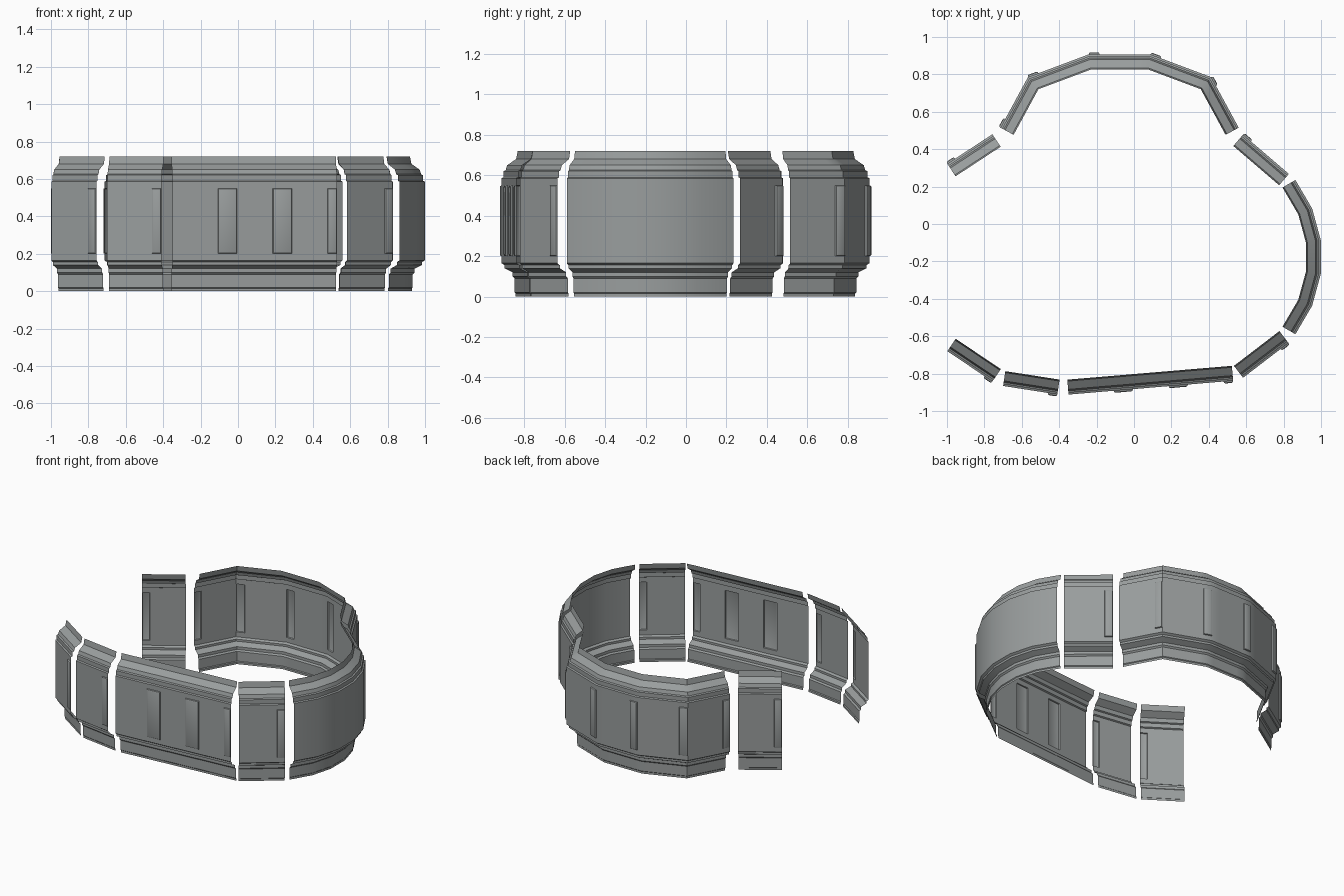
import bpy, bmesh, math
from mathutils import Vector

if "Cube" in bpy.data.objects:
    bpy.data.objects.remove(bpy.data.objects["Cube"], do_unlink=True)

grey = bpy.data.materials.new("wall_grey")
grey.use_nodes = True
grey.diffuse_color = (0.32, 0.34, 0.34, 1)
grey.node_tree.nodes["Principled BSDF"].inputs["Base Color"].default_value = (0.32, 0.34, 0.34, 1)

# Wall section: outward offset and height, from the plinth to the cornice
PANEL_LOW, PANEL_HIGH = 0.2, 0.55
PROFILE = [(-0.07, 0), (-0.07, 0.015), (-0.065, 0.02), (-0.065, 0.09), (-0.055, 0.1),
           (-0.055, 0.12), (-0.015, 0.14), (-0.015, 0.155), (0, 0.165),
           (0, PANEL_LOW), (0, PANEL_HIGH), (0, 0.585), (-0.01, 0.59), (-0.01, 0.62),
           (-0.02, 0.625), (-0.028, 0.65), (-0.072, 0.68), (-0.08, 0.72)]


def mitre_directions(path):
    """Outward offset direction at each point of a clockwise plan path."""
    normals = []
    for a, b in zip(path, path[1:]):
        d = (b - a).normalized()
        normals.append(Vector((-d.y, d.x)))
    result = [normals[0]]
    for m, n in zip(normals, normals[1:]):
        result.append((m + n) / (1 + m.dot(n)))
    return result + [normals[-1]]


def wall(name, points, panels=1):
    """Sweep the section along a path, with raised panels on each straight run."""
    path = [Vector(p) for p in points]
    outward = mitre_directions(path)
    # Columns: run ends plus both sides of every panel
    columns, panel_columns = [(path[0], outward[0])], []
    for i in range(len(path) - 1):
        stops = []
        for k in range(panels):
            panel_columns.append(len(columns) + len(stops))
            stops += [(k + 0.175) / panels, (k + 0.825) / panels]
        for t in stops + [1]:
            columns.append((path[i].lerp(path[i + 1], t), outward[i].lerp(outward[i + 1], t)))

    bm = bmesh.new()
    grid = []
    for point, direction in columns:
        spots = [(point + direction * offset, z) for offset, z in PROFILE]
        grid.append([bm.verts.new((p.x, p.y, z)) for p, z in spots])
    panel_row = PROFILE.index((0, PANEL_LOW))
    panel_faces = []
    for c in range(len(columns) - 1):
        for r in range(len(PROFILE) - 1):
            face = bm.faces.new((grid[c][r], grid[c][r + 1], grid[c + 1][r + 1], grid[c + 1][r]))
            if r == panel_row and c + 1 in panel_columns:
                panel_faces.append(face)
    bmesh.ops.reverse_faces(bm, faces=bm.faces)
    bm.normal_update()
    # Make the winding face outward
    first = bm.faces[:][0]
    if first.normal.dot(outward[0].to_3d()) < 0:
        bmesh.ops.reverse_faces(bm, faces=bm.faces)
        bm.normal_update()
    # Raised panels with a bevelled rim
    if panel_faces:
        bmesh.ops.inset_individual(bm, faces=panel_faces, thickness=0.004, depth=0.008)
        bmesh.ops.inset_individual(bm, faces=panel_faces, thickness=0.009, depth=0.003)

    mesh = bpy.data.meshes.new(name)
    bm.to_mesh(mesh)
    bm.free()
    mesh.materials.append(grey)
    obj = bpy.data.objects.new(name, mesh)
    bpy.context.collection.objects.link(obj)
    bpy.ops.object.select_all(action='DESELECT')
    obj.select_set(True)
    bpy.context.view_layer.objects.active = obj
    bpy.ops.object.shade_smooth_by_angle(angle=math.radians(26))


# Back bay, symmetric about its own centre
half = [(0.637, 0.515), (0.49, 0.785), (0.165, 0.907)]
bay = [(-0.077 - x, y) for x, y in half] + [(-0.077 + x, y) for x, y in reversed(half)]

# Rounded side bay
radius, sweep, runs = 0.67, math.radians(38), 5
bow = []
for i in range(runs + 1):
    a = sweep * (1 - 2 * i / runs)
    bow.append((0.335 + radius * math.cos(a), -0.177 + radius * math.sin(a)))

wall("back_right_wall", [(-0.998, 0.322), (-0.757, 0.48)])
wall("back_bay_wall", bay)
wall("back_left_wall", [(0.583, 0.478), (0.828, 0.268)])
wall("left_round_wall", bow, panels=0)
wall("front_left_wall", [(0.826, -0.636), (0.583, -0.822)])
wall("front_long_wall", [(0.53, -0.838), (-0.35, -0.912)], panels=3)
wall("front_short_wall", [(-0.41, -0.911), (-0.7, -0.866)])
wall("front_right_wall", [(-0.757, -0.842), (-0.998, -0.68)])
